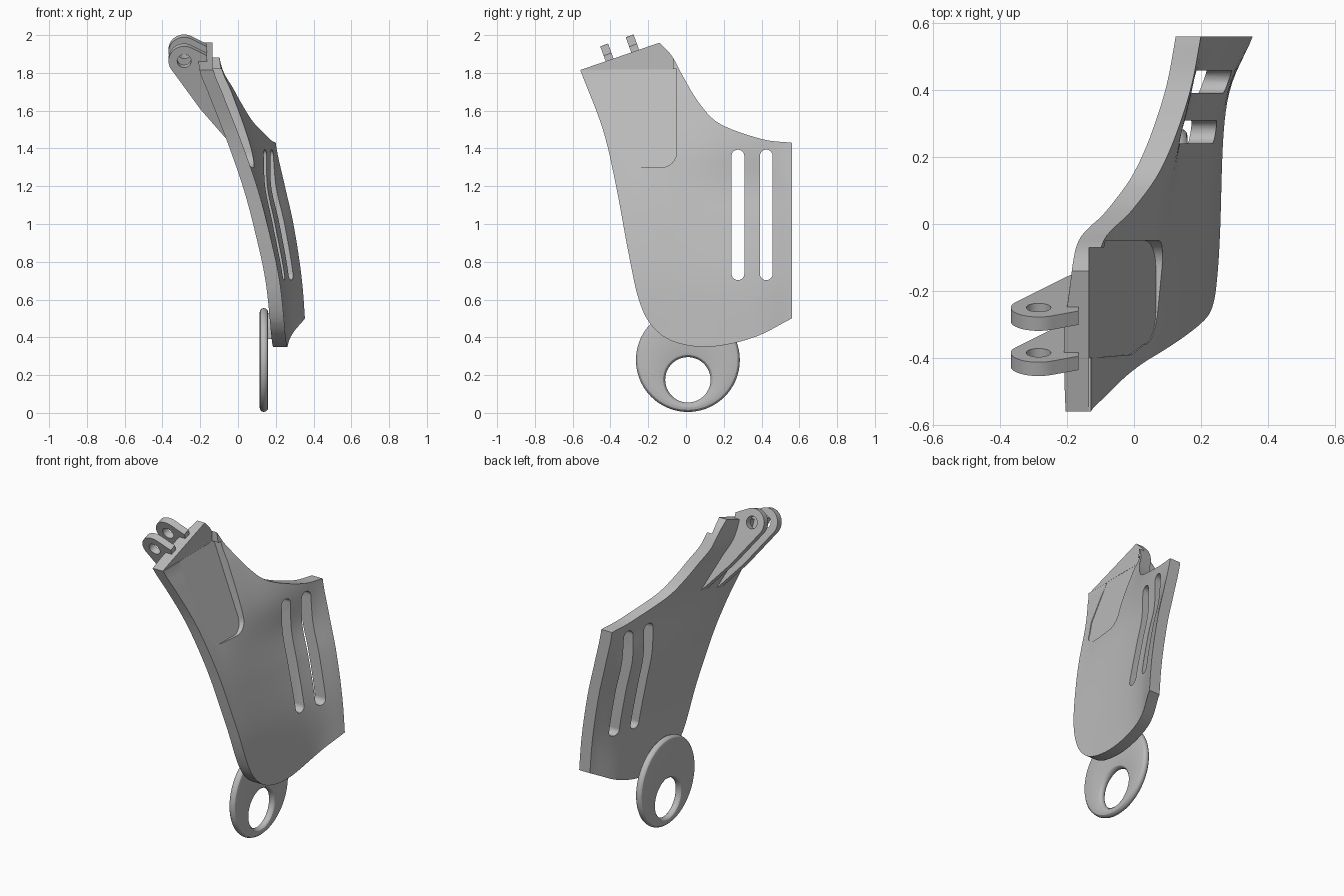
import bpy, bmesh, math
from mathutils import Vector

cube = bpy.data.objects.get("Cube")
if cube:
    bpy.data.objects.remove(cube, do_unlink=True)

grey = bpy.data.materials.new("plain grey")
grey.use_nodes = True
grey.diffuse_color = (0.5, 0.5, 0.5, 1)
grey.node_tree.nodes["Principled BSDF"].inputs["Base Color"].default_value = (0.5, 0.5, 0.5, 1)


def spline(ks, vs, k):
    """Smooth interpolation through values vs at keys ks, clamped at the ends."""
    k = min(max(k, ks[0]), ks[-1])
    i = max(j for j in range(len(ks) - 1) if ks[j] <= k)
    slope = lambda a, b: (vs[b] - vs[a]) / (ks[b] - ks[a])
    last = len(ks) - 1
    h = ks[i + 1] - ks[i]
    m0 = slope(max(i - 1, 0), i + 1) * h
    m1 = slope(i, min(i + 2, last)) * h
    t = (k - ks[i]) / h
    return ((2*t**3 - 3*t**2 + 1) * vs[i] + (t**3 - 2*t**2 + t) * m0
            + (3*t**2 - 2*t**3) * vs[i + 1] + (t**3 - t**2) * m1)


def smooth_path(pts, n=6):
    keys = list(range(len(pts)))
    ys, zs = zip(*pts)
    return [(spline(keys, ys, i / n), spline(keys, zs, i / n))
            for i in range((len(pts) - 1) * n + 1)]


def finish(name, bm):
    bmesh.ops.recalc_face_normals(bm, faces=bm.faces)
    mesh = bpy.data.meshes.new(name)
    bm.to_mesh(mesh)
    bm.free()
    mesh.materials.append(grey)
    obj = bpy.data.objects.new(name, mesh)
    bpy.context.collection.objects.link(obj)
    return obj


def prism(name, low, high):
    """Closed solid between two matching outlines."""
    bm = bmesh.new()
    a = [bm.verts.new(p) for p in low]
    b = [bm.verts.new(p) for p in high]
    bm.faces.new(a)
    bm.faces.new(b[::-1])
    for i in range(len(a)):
        j = (i + 1) % len(a)
        bm.faces.new((a[i], b[i], b[j], a[j]))
    return finish(name, bm)


def x_prism(name, outline, low, high):
    return prism(name, [(low(z), y, z) for y, z in outline], [(high, y, z) for y, z in outline])


def activate(obj):
    bpy.ops.object.select_all(action='DESELECT')
    obj.select_set(True)
    bpy.context.view_layer.objects.active = obj


def boolean(obj, cutter, operation='DIFFERENCE'):
    activate(obj)
    mod = obj.modifiers.new("cut", 'BOOLEAN')
    mod.operation, mod.object, mod.solver = operation, cutter, 'EXACT'
    bpy.ops.object.modifier_apply(modifier=mod.name)
    bpy.data.objects.remove(cutter, do_unlink=True)


def soften(obj):
    activate(obj)
    bpy.ops.object.shade_smooth_by_angle(angle=math.radians(30))


def arc(cy, cz, r, start, end, n):
    return [(cy + r * math.cos(math.radians(start + (end - start) * i / n)),
             cz + r * math.sin(math.radians(start + (end - start) * i / n))) for i in range(n + 1)]


# Curved shell: outer face x by height (rows) and depth (columns)
HEIGHTS = [0.35, 0.7, 1.0, 1.2, 1.43, 1.7, 1.82, 2.0]
DEPTHS = [-0.3, 0.05, 0.28, 0.42, 0.56]
COLUMNS = [
    [.255, .22, .155, .10, .02, -.085, -.13, -.13],
    [.26, .225, .165, .12, .08, -.01, -.06, -.08],
    [.27, .245, .19, .15, .14, .08, .05, .02],
    [.295, .28, .23, .185, .175, .14, .12, .1],
    [.365, .34, .295, .25, .20, .18, .17, .16],
]
THICKNESS = 0.075


def outer_x(y, z):
    return spline(DEPTHS, [spline(HEIGHTS, c, z) for c in COLUMNS], y)


bm = bmesh.new()
NY, NZ = 44, 60
layers = []
for offset in (0, -THICKNESS):
    rows = []
    for i in range(NY + 1):
        y = -0.62 + 1.24 * i / NY
        rows.append([])
        for j in range(NZ + 1):
            z = 0.3 + 1.75 * j / NZ
            rows[-1].append(bm.verts.new((outer_x(y, z) + offset, y, z)))
    for i in range(NY):
        for j in range(NZ):
            bm.faces.new((rows[i][j], rows[i + 1][j], rows[i + 1][j + 1], rows[i][j + 1]))
    layers.append(rows)


def border(r):
    return ([r[i][0] for i in range(NY)] + [r[NY][j] for j in range(NZ)]
            + [r[i][NZ] for i in range(NY, 0, -1)] + [r[0][j] for j in range(NZ, 0, -1)])


top, bottom = border(layers[0]), border(layers[1])
for i in range(len(top)):
    bm.faces.new((top[i - 1], top[i], bottom[i], bottom[i - 1]))
shell = finish("curved_shell", bm)

# Trim the shell to its side outline
front_and_base = smooth_path([(-.56, 1.815), (-.44, 1.5), (-.37, 1.2), (-.305, .85), (-.25, .6),
                              (-.18, .46), (-.06, .375), (.13, .35), (.36, .4), (.56, .5)])
neck = smooth_path([(.56, 1.43), (.4, 1.45), (.18, 1.53), (.07, 1.64),
                    (-.015, 1.78), (-.075, 1.89), (-.14, 1.96)])
boolean(shell, x_prism("outline", front_and_base + neck, lambda z: -1, 1), 'INTERSECT')

# Two long strap slots
for y in (0.275, 0.425):
    slot = arc(y, 1.36, 0.034, 0, 180, 10) + arc(y, 0.737, 0.034, 180, 360, 10)
    boolean(shell, x_prism("slot", slot, lambda z: -1, 1))

# Flat tongue-shaped recess, and flat head above it
tongue = [(-.4, 1.82), (-.39, 1.5)] + arc(-.26, 1.4, .1, 180, 270, 8) \
    + arc(-.13, 1.38, .08, 270, 360, 8) + [(-.05, 1.82)]
boolean(shell, x_prism("recess", tongue, lambda z: -.135 + (1.82 - z) * .385, 1))
head = [(-.7, 1.815), (-.07, 1.815), (-.07, 2.1), (-.7, 2.1)]
boolean(shell, x_prism("head_cut", head, lambda z: -.134, 1))
soften(shell)

# Hinge lugs on the inner face, leaning with the sloped top edge
tilt = math.radians(20)
up = Vector((0, -math.sin(tilt), math.cos(tilt)))
axis = Vector((0, math.cos(tilt), math.sin(tilt)))
lug_outline = arc(0, 0, .083, 60, 218, 20) + [(.085, -.27), (.2, -.41), (.25, -.47),
                                              (.25, -.4), (.12, -.1), (.12, .03)]


def lug_solid(name, outline, centre, half):
    pts = [centre + Vector((x, 0, 0)) + up * w for x, w in outline]
    return prism(name, [p - axis * half for p in pts], [p + axis * half for p in pts])


for name, y, z in (("front_lug", -.405, 1.87), ("rear_lug", -.27, 1.918)):
    centre = Vector((-.285, y, z))
    lug = lug_solid(name, lug_outline, centre, .022)
    boolean(lug, lug_solid("bore", arc(0, 0, .037, 0, 345, 23), centre, .1))
    soften(lug)

# Round-edged ring with an off-centre hole
bm = bmesh.new()
STEPS, EDGE = 72, 0.0225
loops = []
for i in range(STEPS):
    a = math.tau * i / STEPS
    direction = Vector((0, math.cos(a), math.sin(a)))
    rim = Vector((.1375, .01, .28)) + direction * (.275 - EDGE)
    hole = Vector((.1375, .01, .175)) + direction * (.12 + EDGE)
    loop = []
    for centre, start in ((rim, -90), (hole, 90)):
        for s in range(7):
            b = math.radians(start + 30 * s)
            loop.append(bm.verts.new(centre + EDGE * (direction * math.cos(b) + Vector((math.sin(b), 0, 0)))))
    loops.append(loop)
for i in range(STEPS):
    for k in range(14):
        bm.faces.new((loops[i - 1][k - 1], loops[i - 1][k], loops[i][k], loops[i][k - 1]))
soften(finish("hanging_ring", bm))

# Pad joining the ring to the shell
pad = arc(.01, .44, .09, 0, 180, 12) + [(-.08, .39), (.1, .39)]
soften(x_prism("ring_pad", pad, lambda z: .14, .2))
